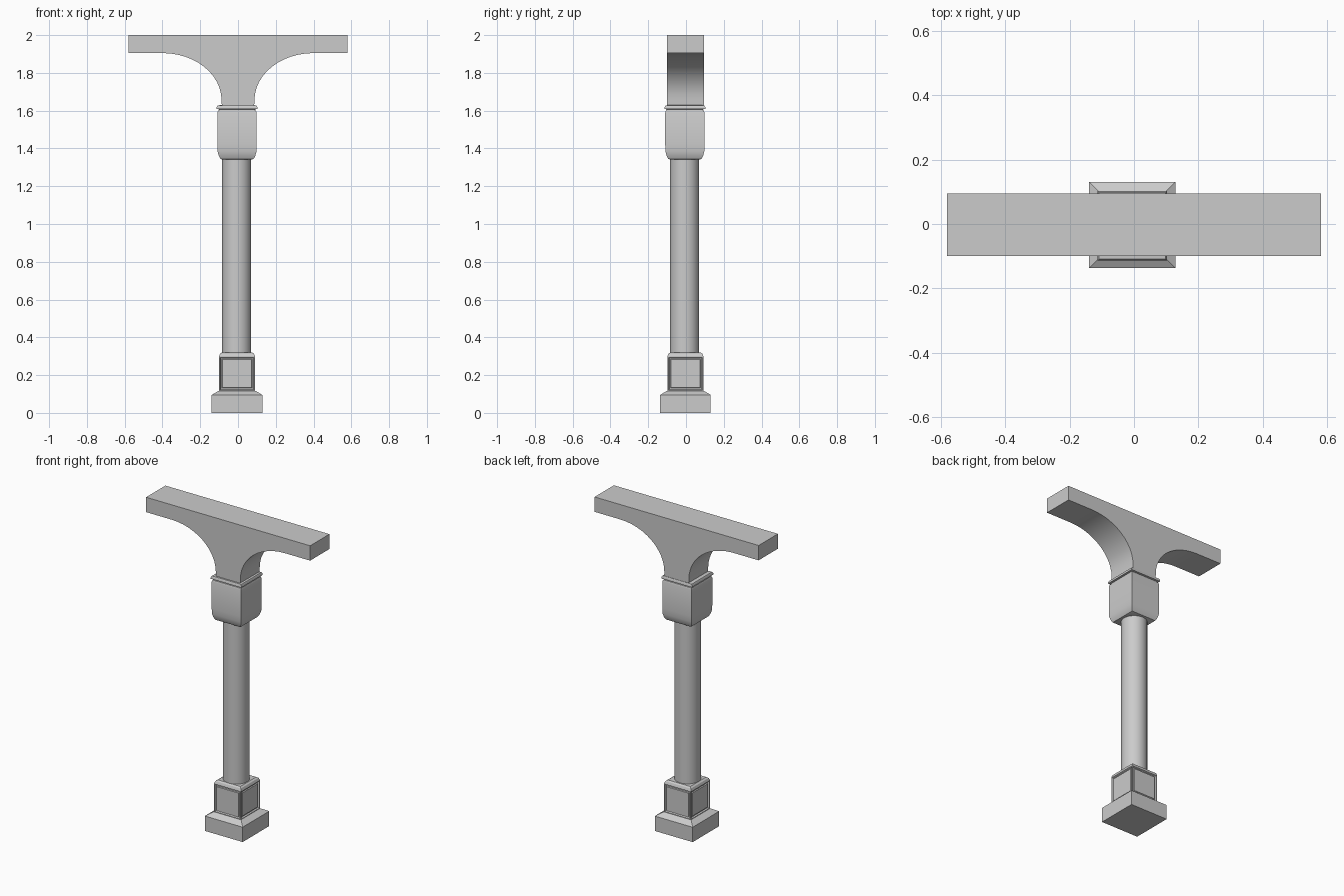
import bpy, bmesh, math
from mathutils import Vector

if "Cube" in bpy.data.objects:
    bpy.data.objects.remove(bpy.data.objects["Cube"], do_unlink=True)

stone = bpy.data.materials.new("grey stone")
stone.use_nodes = True
GREY = (0.6, 0.6, 0.6, 1)
stone.diffuse_color = GREY
stone.node_tree.nodes["Principled BSDF"].inputs["Base Color"].default_value = GREY

CX, CY = -0.005, -0.003  # column axis


def finish(bm, name, smooth=False):
    bmesh.ops.recalc_face_normals(bm, faces=bm.faces)
    mesh = bpy.data.meshes.new(name)
    bm.to_mesh(mesh)
    bm.free()
    mesh.materials.append(stone)
    obj = bpy.data.objects.new(name, mesh)
    bpy.context.collection.objects.link(obj)
    if smooth:
        bpy.ops.object.select_all(action="DESELECT")
        obj.select_set(True)
        bpy.context.view_layer.objects.active = obj
        bpy.ops.object.shade_smooth_by_angle(angle=math.radians(30))
    return obj


def square_stack(profile, cx=CX, cy=CY):
    """Loft square rings given as (half width, height)."""
    bm = bmesh.new()
    rings = [[bm.verts.new((cx + sx * h, cy + sy * h, z))
              for sx, sy in ((-1, -1), (1, -1), (1, 1), (-1, 1))] for h, z in profile]
    for a, b in zip(rings, rings[1:]):
        for i in range(4):
            j = (i + 1) % 4
            bm.faces.new((a[i], a[j], b[j], b[i]))
    bm.faces.new(rings[0][::-1])
    bm.faces.new(rings[-1])
    bmesh.ops.recalc_face_normals(bm, faces=bm.faces)
    return bm


# Plinth with sloped top
finish(square_stack([(0.134, 0), (0.134, 0.095), (0.098, 0.117)]), "plinth")

# Pedestal with a recessed frame and raised panel on each side
bm = square_stack([(0.095, 0.115), (0.095, 0.3), (0.09, 0.313), (0.08, 0.32)])
panels = [f for f in bm.faces if abs(f.normal.z) < 0.1]
for thickness, depth in ((0.008, 0), (0.006, -0.008), (0.008, 0), (0.004, 0.006)):
    bmesh.ops.inset_individual(bm, faces=panels, thickness=thickness, depth=depth)
finish(bm, "pedestal")

# Round shaft
bm = bmesh.new()
bmesh.ops.create_cone(bm, cap_ends=True, segments=32, radius1=0.077, radius2=0.077, depth=1.05)
bmesh.ops.translate(bm, verts=bm.verts, vec=Vector((-0.007, -0.007, 0.835)))
finish(bm, "shaft", True)

# Capital block with rounded underside, groove and collar
capital = [(0.08, 1.342), (0.088, 1.345), (0.097, 1.362), (0.103, 1.385), (0.104, 1.42),
           (0.104, 1.59), (0.1, 1.6), (0.096, 1.602), (0.096, 1.607), (0.108, 1.609),
           (0.108, 1.618), (0.103, 1.627), (0.09, 1.629)]
finish(square_stack(capital, CX, -0.006), "capital", True)

# Flared bracket and beam, one mirrored profile extruded front to back
half = [(0.085, 1.615), (0.087, 1.655)]
for i in range(1, 13):
    t = math.radians(90 * i / 12)
    half.append((0.4 - 0.313 * math.cos(t), 1.655 + 0.25 * math.sin(t)))
half += [(0.58, 1.905), (0.58, 2.0)]
outline = half + [(-x, z) for x, z in reversed(half)]
bm = bmesh.new()
face = bm.faces.new([bm.verts.new((x, -0.1, z)) for x, z in outline])
ext = bmesh.ops.extrude_face_region(bm, geom=[face])
verts = [v for v in ext["geom"] if isinstance(v, bmesh.types.BMVert)]
bmesh.ops.translate(bm, verts=verts, vec=Vector((0, 0.195, 0)))
finish(bm, "bracket_beam", True)
